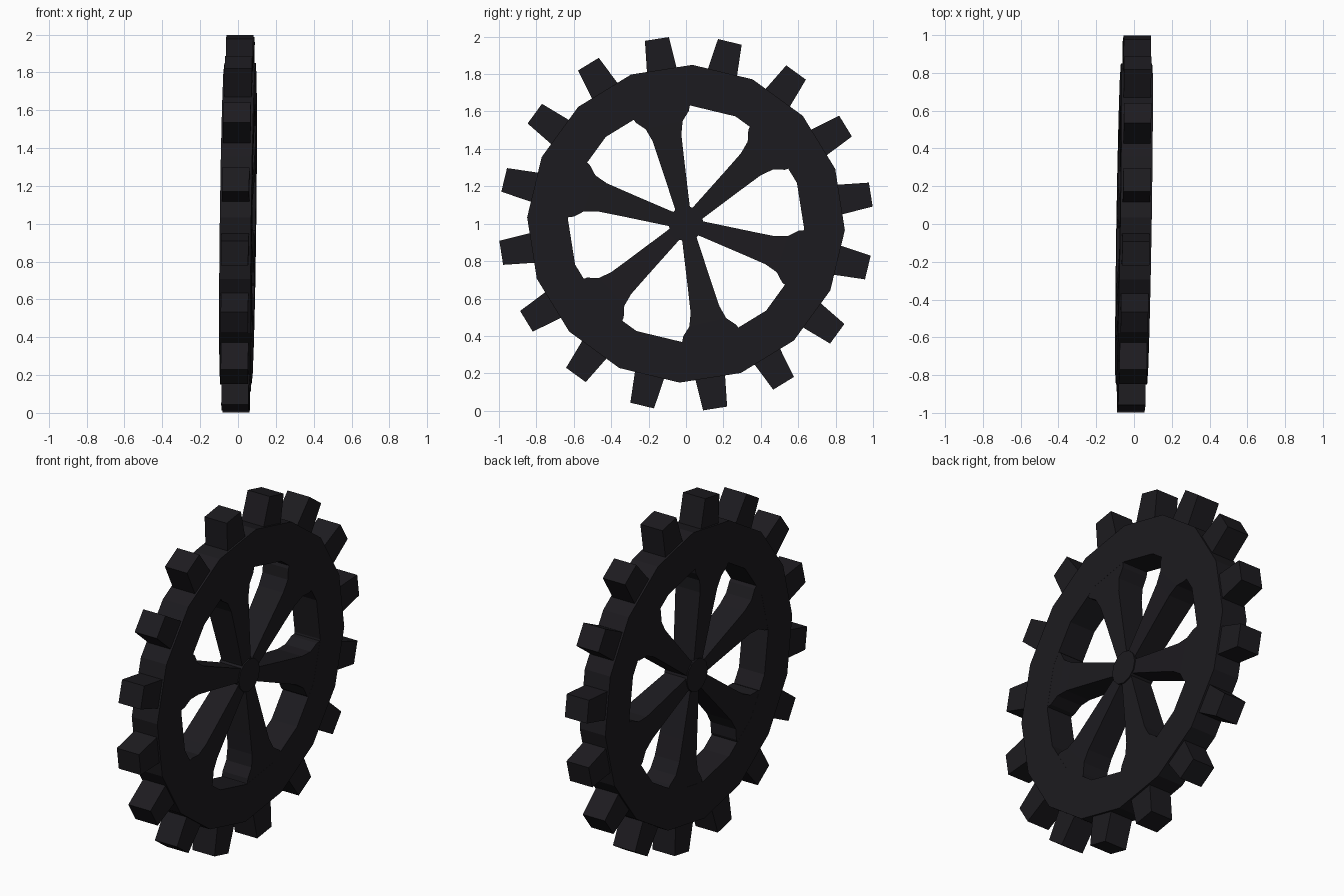
import bpy
import bmesh
from math import cos, sin, radians
from mathutils import Matrix, Vector

if "Cube" in bpy.data.objects:
    bpy.data.objects.remove(bpy.data.objects["Cube"])

mat = bpy.data.materials.new("dark_iron")
mat.diffuse_color = (0.012, 0.011, 0.014, 1)
mat.use_nodes = True
mat.node_tree.nodes["Principled BSDF"].inputs["Base Color"].default_value = mat.diffuse_color

# The wheel lies in the YZ plane, leaning very slightly, centred at z = 1
LEAN = Matrix(((1, 0.016, 0.0125, 0), (0, 1, 0, 0), (0, 0, 1, 1), (0, 0, 0, 1)))
SEGMENTS = 16
START = -2.3


def polar(x, r, degrees):
    a = radians(degrees)
    return Vector((x, r * cos(a), r * sin(a)))


def local(x, along, across, degrees):
    a = radians(degrees)
    return Vector((x, along * cos(a) - across * sin(a), along * sin(a) + across * cos(a)))


def finish(name, bm):
    bmesh.ops.recalc_face_normals(bm, faces=bm.faces)
    bm.transform(LEAN)
    mesh = bpy.data.meshes.new(name)
    bm.to_mesh(mesh)
    bm.free()
    mesh.materials.append(mat)
    bpy.context.collection.objects.link(bpy.data.objects.new(name, mesh))


def add_bar(bm, stations, degrees):
    """Radial bar lofted through (distance, half width, half thickness)."""
    rings = []
    for d, w, t in stations:
        rings.append([bm.verts.new(local(x, d, c, degrees))
                      for x, c in ((-t, -w), (t, -w), (t, w), (-t, w))])
    for a, b in zip(rings, rings[1:]):
        for i in range(4):
            j = (i + 1) % 4
            bm.faces.new((a[i], a[j], b[j], b[i]))
    bm.faces.new(rings[0])
    bm.faces.new(rings[-1])


# Rim: 16-sided ring with a square section
bm = bmesh.new()
section = ((-0.083, 0.632), (0.083, 0.632), (0.083, 0.85), (-0.083, 0.85))
rings = [[bm.verts.new(polar(x, r, START + 360 / SEGMENTS * k)) for x, r in section]
         for k in range(SEGMENTS)]
for k in range(SEGMENTS):
    a, b = rings[k], rings[(k + 1) % SEGMENTS]
    for i in range(4):
        j = (i + 1) % 4
        bm.faces.new((a[i], a[j], b[j], b[i]))
finish("rim", bm)

# Teeth: one tapered block in the middle of each rim facet
bm = bmesh.new()
for k in range(SEGMENTS):
    add_bar(bm, [(0.80, 0.083, 0.072), (1.0, 0.065, 0.072)],
            START + 360 / SEGMENTS * (k + 0.5))
finish("teeth", bm)

# Spokes: six bars flaring into the rim
bm = bmesh.new()
profile = [(0.03, 0.036, 0.066), (0.10, 0.041, 0.068), (0.35, 0.066, 0.076),
           (0.47, 0.079, 0.080), (0.54, 0.101, 0.0825), (0.585, 0.145, 0.0825),
           (0.645, 0.17, 0.0825)]
for k in range(6):
    add_bar(bm, profile, 42.5 + 60 * k)
finish("spokes", bm)

# Hub: small disc joining the spokes
bm = bmesh.new()
bmesh.ops.create_cone(bm, cap_ends=True, segments=12, radius1=0.095, radius2=0.095,
                      depth=0.148, matrix=Matrix.Rotation(radians(90), 4, 'Y'))
finish("hub", bm)
